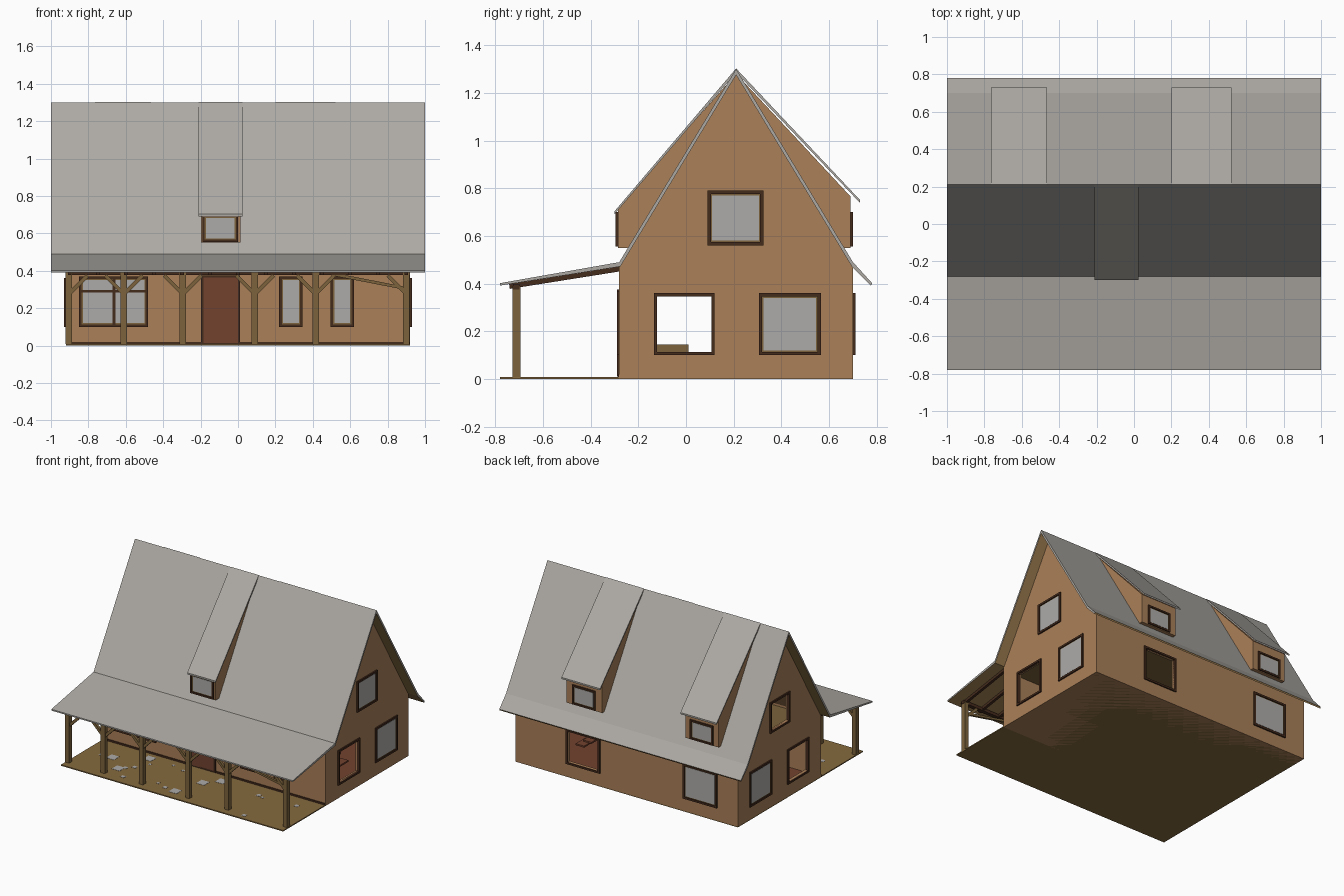
import bpy, bmesh, math, random
from mathutils import Vector

if "Cube" in bpy.data.objects:
    bpy.data.objects.remove(bpy.data.objects["Cube"])

random.seed(4)


def mat(name, r, g, b):
    m = bpy.data.materials.new(name)
    m.diffuse_color = (r, g, b, 1)
    m.use_nodes = True
    m.node_tree.nodes["Principled BSDF"].inputs["Base Color"].default_value = m.diffuse_color
    return m


ROOF = mat("roof_grey", 0.42, 0.40, 0.37)
WALL = mat("wall_tan", 0.40, 0.215, 0.098)
WOOD = mat("post_wood", 0.20, 0.125, 0.045)
FLOOR = mat("porch_ochre", 0.24, 0.145, 0.05)
SOFFIT = mat("soffit_ochre", 0.36, 0.22, 0.085)
DARK = mat("frame_dark_brown", 0.06, 0.024, 0.012)
DOOR = mat("door_red_brown", 0.17, 0.055, 0.028)
GLASS = mat("glass_grey", 0.42, 0.41, 0.40)


def obj(name, verts, faces, *mats):
    me = bpy.data.meshes.new(name)
    me.from_pydata(verts, [], faces)
    bm = bmesh.new()
    bm.from_mesh(me)
    bmesh.ops.recalc_face_normals(bm, faces=bm.faces)
    bm.to_mesh(me)
    bm.free()
    for m in mats:
        me.materials.append(m)
    o = bpy.data.objects.new(name, me)
    bpy.context.collection.objects.link(o)
    return o


def box(name, a, b, m):
    """Axis aligned box between two corners."""
    v = [(x, y, z) for x in (a[0], b[0]) for y in (a[1], b[1]) for z in (a[2], b[2])]
    f = [(0, 1, 3, 2), (4, 6, 7, 5), (0, 4, 5, 1), (2, 3, 7, 6), (0, 2, 6, 4), (1, 5, 7, 3)]
    return obj(name, v, f, m)


def prism(name, prof, x0, x1, *mats):
    """Profile of (y, z) points extruded along x."""
    n = len(prof)
    v = [(x, y, z) for x in (x0, x1) for y, z in prof]
    f = [tuple(range(n)), tuple(range(n, 2 * n))]
    f += [(i, (i + 1) % n, n + (i + 1) % n, n + i) for i in range(n)]
    return obj(name, v, f, *mats)


def sheet(name, top, under, x0, x1, under_mat):
    """Folded roof sheet; faces that look down get the second material."""
    n = len(top)
    v = [(x, y, z) for x in (x0, x1) for y, z in top + under]
    t = lambda s, i: s * 2 * n + i
    f = []
    for i in range(n - 1):
        f += [(t(s, i), t(s, i + 1), t(s, n + i + 1), t(s, n + i)) for s in (0, 1)]
        f += [(t(0, k), t(0, k + 1), t(1, k + 1), t(1, k)) for k in (i, n + i)]
    f += [(t(0, k), t(1, k), t(1, n + k), t(0, n + k)) for k in (0, n - 1)]
    o = obj(name, v, f, ROOF, under_mat)
    for p in o.data.polygons:
        p.material_index = int(p.normal.z < -0.1)
    return o


def beam(name, p, q, w, m):
    """Square timber from p to q."""
    p, q = Vector(p), Vector(q)
    h = (q - p).length / 2
    o = box(name, (-w / 2, -w / 2, -h), (w / 2, w / 2, h), m)
    o.location = (p + q) / 2
    o.rotation_mode = 'QUATERNION'
    o.rotation_quaternion = (q - p).to_track_quat('Z', 'Y')
    return o


# Walls that windows sit on: axis, plane position, outward sign
SIDES = {"front": ('y', -0.28, -1), "back": ('y', 0.70, 1),
         "right": ('x', 0.92, 1), "left": ('x', -0.92, -1),
         "dormer_front": ('y', -0.285, -1), "dormer_back": ('y', 0.69, 1)}


def plate(name, side, u0, u1, z0, z1, d0, d1, m):
    ax, pos, s = SIDES[side]
    a, b = sorted((pos + s * d0, pos + s * d1))
    if ax == 'y':
        return box(name, (u0, a, z0), (u1, b, z1), m)
    return box(name, (a, u0, z0), (b, u1, z1), m)


holes = []


def window(side, u0, u1, z0, z1, glass=True, w=0.014):
    n = side + "_window_"
    for k, a, b, c, d in (("sill", u0, u1, z0, z0 + w), ("head", u0, u1, z1 - w, z1),
                          ("jamb_a", u0, u0 + w, z0, z1), ("jamb_b", u1 - w, u1, z0, z1)):
        plate(n + k, side, a, b, c, d, -0.01, 0.01, DARK)
    u0, u1, z0, z1 = u0 + w, u1 - w, z0 + w, z1 - w
    if glass:
        g = 0.006
        plate(n + "inner_trim", side, u0, u1, z0, z1, -0.002, 0.002, WOOD)
        plate(n + "glass", side, u0 + g, u1 - g, z0 + g, z1 - g, -0.002, 0.004, GLASS)
    else:
        holes.append(plate(n + "cutter", side, u0, u1, z0, z1, -0.05, 0.05, WALL))


# Windows
window("front", -0.85, -0.48, 0.10, 0.37)
plate("front_window_bar", "front", -0.84, -0.49, 0.285, 0.297, 0, 0.008, DARK)
plate("front_window_mullion", "front", -0.67, -0.655, 0.11, 0.36, 0, 0.008, DARK)
window("front", 0.22, 0.345, 0.10, 0.37)
window("front", 0.495, 0.62, 0.10, 0.37)
window("back", 0.22, 0.50, 0.10, 0.36, False)
window("back", -0.75, -0.47, 0.10, 0.36)
for side in ("right", "left"):
    window(side, -0.135, 0.12, 0.10, 0.36, False)
    window(side, 0.305, 0.565, 0.10, 0.36)
    window(side, 0.09, 0.325, 0.56, 0.79, side == "right")

# House shell, hollowed and cut for open windows
shell = prism("house_walls", [(-0.28, 0), (0.70, 0), (0.70, 0.475), (0.21, 1.28), (-0.28, 0.475)],
              -0.92, 0.92, WALL)
inner = prism("inside_cutter", [(-0.26, 0.012), (0.68, 0.012), (0.68, 0.465), (0.21, 1.24), (-0.26, 0.465)],
              -0.90, 0.90, WALL)
for c in [inner] + holes:
    mod = shell.modifiers.new("cut", 'BOOLEAN')
    mod.operation, mod.solver, mod.object = 'DIFFERENCE', 'EXACT', c
bpy.context.view_layer.update()
cut = bpy.data.meshes.new_from_object(shell.evaluated_get(bpy.context.evaluated_depsgraph_get()))
shell.modifiers.clear()
shell.data = cut
for c in [inner] + holes:
    bpy.data.objects.remove(c)

# Interior floors, stairs and bench
box("ground_floor", (-0.90, -0.26, 0.012), (0.90, 0.68, 0.018), DOOR)
box("upper_floor", (-0.90, -0.26, 0.43), (0.90, 0.68, 0.45), WOOD)
for i in range(9):
    box("stair_tread", (0.62 - i * 0.06, 0.15, 0.04 + i * 0.044),
        (0.69 - i * 0.06, 0.32, 0.052 + i * 0.044), DOOR)
box("bench", (0.2, -0.13, 0.018), (0.6, 0.01, 0.145), WOOD)

# Door with frame, and base trim
plate("front_door", "front", -0.185, 0.0, 0.015, 0.365, 0, 0.006, DOOR)
for a, b, c, d in ((-0.197, -0.185, 0.01, 0.375), (0.0, 0.012, 0.01, 0.375), (-0.197, 0.012, 0.363, 0.375)):
    plate("door_frame", "front", a, b, c, d, 0, 0.009, DARK)
plate("base_trim", "front", -0.92, 0.92, 0.008, 0.02, 0, 0.006, DARK)

# Main roof
sheet("main_roof",
      [(-0.78, 0.402), (-0.28, 0.49), (0.21, 1.30), (0.70, 0.49), (0.78, 0.402)],
      [(-0.78, 0.392), (-0.275, 0.472), (0.21, 1.275), (0.695, 0.472), (0.775, 0.392)],
      -1.0, 1.0, SOFFIT)


# Dormers: x range, outward direction
def dormer(x0, x1, s, side, eave_y, eave_z, face_y, w0, w1):
    Y = lambda d: 0.21 + s * d
    prism("dormer_walls", [(Y(face_y), 0.55), (Y(face_y), eave_z + 0.015), (Y(0), 1.28), (Y(0.445), 0.55)],
          x0 + 0.012, x1 - 0.012, WALL)
    sheet("dormer_roof", [(Y(0), 1.302), (Y(eave_y), eave_z)],
          [(Y(0), 1.285), (Y(eave_y), eave_z - 0.012)], x0, x1, DARK)
    window(side, w0, w1, 0.555, 0.70, w=0.012)


dormer(-0.21, 0.025, -1, "dormer_front", 0.51, 0.703, 0.495, -0.19, 0.0)
dormer(-0.765, -0.465, 1, "dormer_back", 0.52, 0.75, 0.48, -0.71, -0.52)
dormer(0.20, 0.52, 1, "dormer_back", 0.52, 0.75, 0.48, 0.265, 0.455)

# Porch floor with scattered paving squares
box("base_slab", (-0.92, -0.78, 0), (0.92, 0.70, 0.008), FLOOR)
for i in range(20):
    x, y, w = random.uniform(-0.88, 0.82), random.uniform(-0.75, -0.36), random.choice((0.02, 0.03, 0.065))
    box("paving_square", (x, y, 0.006), (x + w, y + w, 0.0095), GLASS)

# Porch posts, braces, beam and rafters
posts = (-0.905, -0.61, -0.295, 0.09, 0.415, 0.90)
for x in posts:
    box("porch_post", (x - 0.017, -0.728, 0.008), (x + 0.017, -0.694, 0.39), WOOD)
    for s in (-1, 1):
        if abs(x + s * 0.1) < 0.92:
            beam("porch_brace", (x, -0.711, 0.275), (x + s * 0.1, -0.711, 0.375), 0.02, WOOD)
beam("long_brace", (0.50, -0.711, 0.383), (0.90, -0.711, 0.305), 0.016, WOOD)
box("porch_beam", (-0.92, -0.725, 0.376), (0.92, -0.697, 0.398), DARK)
for i in range(13):
    x = -0.90 + i * 0.15
    beam("porch_rafter", (x, -0.74, 0.388), (x, -0.28, 0.461), 0.02, DARK)
